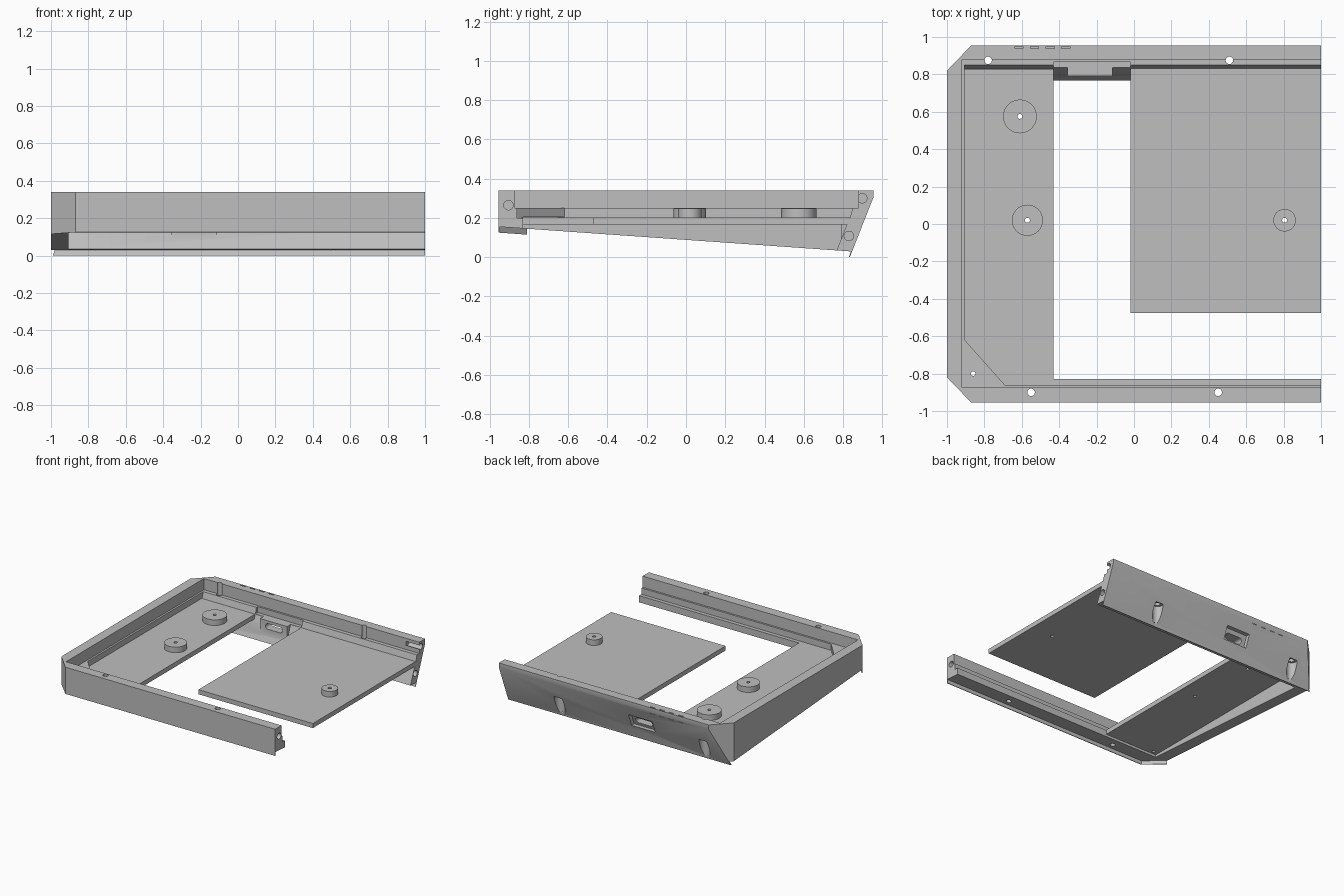
import bpy, bmesh, math
from mathutils import Matrix, Vector

cube = bpy.data.objects.get("Cube")
if cube:
    bpy.data.objects.remove(cube, do_unlink=True)

grey = bpy.data.materials.new("plain grey")
grey.use_nodes = True
grey.diffuse_color = (0.52, 0.52, 0.52, 1)
bsdf = next(n for n in grey.node_tree.nodes if n.type == 'BSDF_PRINCIPLED')
bsdf.inputs["Base Color"].default_value = grey.diffuse_color


def finish(bm, name):
    bmesh.ops.recalc_face_normals(bm, faces=bm.faces)
    mesh = bpy.data.meshes.new(name)
    bm.to_mesh(mesh)
    bm.free()
    mesh.materials.append(grey)
    obj = bpy.data.objects.new(name, mesh)
    bpy.context.collection.objects.link(obj)
    return obj


def prism(name, profile, x0, x1, slices=()):
    """Extrude a (y, z) profile along x, then slice corners off with planes."""
    bm = bmesh.new()
    face = bm.faces.new([bm.verts.new((x0, y, z)) for y, z in profile])
    new = bmesh.ops.extrude_face_region(bm, geom=[face])["geom"]
    verts = [v for v in new if isinstance(v, bmesh.types.BMVert)]
    bmesh.ops.translate(bm, verts=verts, vec=(x1 - x0, 0, 0))
    for co, no in slices:
        cut = bmesh.ops.bisect_plane(bm, geom=bm.verts[:] + bm.edges[:] + bm.faces[:],
                                     plane_co=co, plane_no=no, clear_outer=True)
        edges = [e for e in cut["geom_cut"] if isinstance(e, bmesh.types.BMEdge)]
        bmesh.ops.edgenet_fill(bm, edges=edges)
    return finish(bm, name)


def box(name, x, y, z):
    return prism(name, [(y[0], z[0]), (y[1], z[0]), (y[1], z[1]), (y[0], z[1])], *x)


def cylinder(name, centre, r, depth, axis='Z', sides=32):
    turn = {'X': Matrix.Rotation(math.pi / 2, 4, 'Y'),
            'Y': Matrix.Rotation(math.pi / 2, 4, 'X'), 'Z': Matrix()}[axis]
    bm = bmesh.new()
    bmesh.ops.create_cone(bm, cap_ends=True, segments=sides, radius1=r, radius2=r,
                          depth=depth, matrix=Matrix.Translation(centre) @ turn)
    return finish(bm, name)


def combine(target, tool, operation='DIFFERENCE'):
    mod = target.modifiers.new("cut", 'BOOLEAN')
    mod.operation, mod.object, mod.solver = operation, tool, 'EXACT'
    bpy.context.view_layer.objects.active = target
    bpy.ops.object.modifier_apply(modifier=mod.name)
    bpy.data.objects.remove(tool, do_unlink=True)


def underside(y):
    return 0.155 - 0.07 * (y + 0.955)


# Outer case: wedge profile with both left corners chamfered
front_no = Vector((-0.135, -0.13, 0)).normalized()
back_no = Vector((-0.135, 0.13, 0)).normalized()
front_co, back_co = Vector((-1, -0.82, 0)), Vector((-1, 0.82, 0))
shell = prism("case_frame", [(-0.955, 0.125), (0.835, 0), (0.955, 0.305),
                             (0.955, 0.34), (-0.955, 0.34)], -1, 1,
              [(front_co, front_no), (back_co, back_no)])

# Recess below, leaving thin lips at front, corner and back
combine(shell, prism("cutter", [(-0.949, underside(-0.949)), (0.841, underside(0.841)),
                                (0.79, -0.1), (-0.949, -0.1)], -1.1, 1.1,
                     [(front_co - front_no * 0.006, front_no)]))

# Upper cavity, ledge cavity with corner gusset, and open space below
combine(shell, box("cutter", (-0.92, 1.1), (-0.875, 0.88), (0.25, 0.4)))
combine(shell, prism("cutter", [(-0.86, 0.2), (0.835, 0.2), (0.852, 0.26), (-0.86, 0.26)],
                     -0.905, 1.1, [(Vector((-0.905, -0.62, 0)), Vector((-0.23, -0.205, 0)).normalized())]))
combine(shell, prism("cutter", [(-0.83, -0.1), (0.712, -0.1), (0.82, 0.165),
                                (0.835, 0.204), (-0.83, 0.204)], -0.905, 1.1))

# Socket housing on the back wall
combine(shell, box("cutter", (-0.43, -0.02), (0.8, 0.865), (0.203, 0.27)))
combine(shell, box("boss", (-0.355, -0.115), (0.79, 0.86), (0.09, 0.203)), 'UNION')
combine(shell, prism("cutter", [(0.845, 0.11), (0.885, 0.21), (1, 0.21), (1, 0.11)], -0.34, -0.13))
combine(shell, box("cutter", (-0.285, -0.18), (0.7, 1), (0.135, 0.18)))
for x in (-0.285, -0.18):
    combine(shell, cylinder("cutter", (x, 0.85, 0.1575), 0.0225, 0.3, 'Y'))

# Screw bores, with wide pockets on the slanted back
for x in (-0.78, 0.51):
    combine(shell, cylinder("cutter", (x, 0.875, 0.2), 0.02, 0.5))
    combine(shell, cylinder("cutter", (x, 0.88, 0.06), 0.04, 0.22))
for x in (-0.55, 0.45):
    combine(shell, cylinder("cutter", (x, -0.9, 0.2), 0.02, 0.5))
combine(shell, cylinder("cutter", (-0.86, -0.8, 0.2), 0.012, 0.5))

# Dowel holes in the open end
for y, z in ((-0.905, 0.265), (0.898, 0.3), (0.83, 0.108)):
    combine(shell, cylinder("cutter", (1, y, z), 0.024, 0.24, 'X'))

# Indicator slots along the back of the rim
for i in range(4):
    x = -0.615 + i * 0.0835
    combine(shell, box("cutter", (x - 0.022, x + 0.022), (0.938, 0.95), (0.29, 0.4)))

# Floor plates and round standoffs
left = box("left_floor_plate", (-0.915, -0.43), (-0.84, 0.83), (0.166, 0.203))
right = box("right_floor_plate", (-0.02, 1), (-0.475, 0.832), (0.166, 0.203))
parts = [shell, left, right]
for plate, x, y, r in ((left, -0.61, 0.575, 0.09), (left, -0.57, 0.02, 0.083),
                       (right, 0.805, 0.02, 0.06)):
    combine(plate, cylinder("standoff", (x, y, 0.22), r, 0.056, sides=48), 'UNION')
    combine(plate, cylinder("cutter", (x, y, 0.2), 0.013, 0.3))
combine(left, cylinder("cutter", (-0.86, -0.8, 0.2), 0.012, 0.5))

# Smooth round surfaces, keep edges crisp
bpy.ops.object.select_all(action='DESELECT')
for part in parts:
    part.select_set(True)
bpy.context.view_layer.objects.active = shell
bpy.ops.object.shade_smooth_by_angle(angle=math.radians(25))
